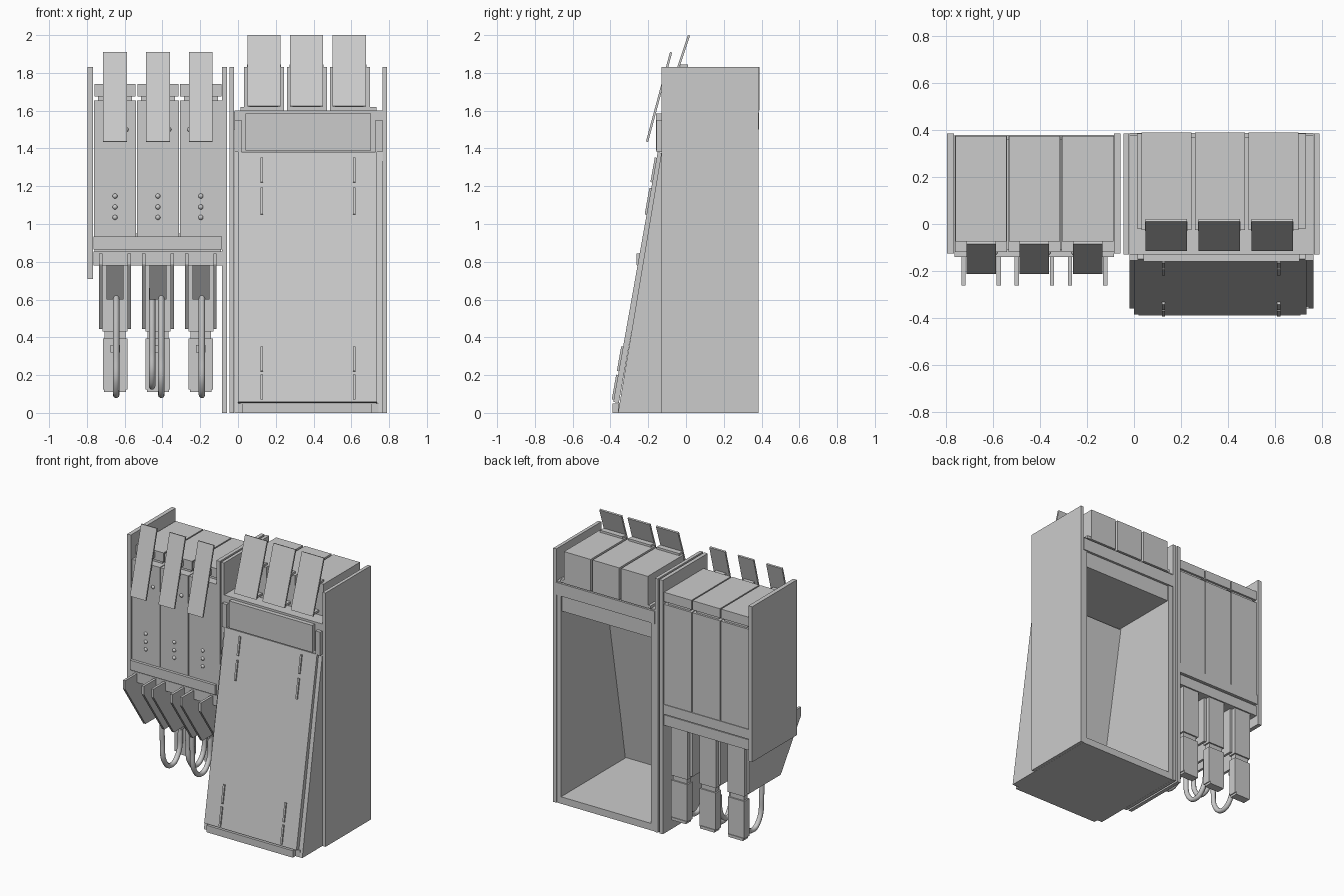
import bpy, bmesh
from mathutils import Vector

cube = bpy.data.objects.get("Cube")
if cube:
    bpy.data.objects.remove(cube, do_unlink=True)

grey = bpy.data.materials.new("light_grey")
grey.use_nodes = True
grey.diffuse_color = (0.6, 0.6, 0.6, 1)
grey.node_tree.nodes["Principled BSDF"].inputs["Base Color"].default_value = (0.6, 0.6, 0.6, 1)


def prism(name, profile, x0, x1):
    """Extrude a (y, z) outline from x0 to x1."""
    bm = bmesh.new()
    face = bm.faces.new([bm.verts.new((x0, y, z)) for y, z in profile])
    ext = bmesh.ops.extrude_face_region(bm, geom=[face])
    moved = [v for v in ext["geom"] if isinstance(v, bmesh.types.BMVert)]
    bmesh.ops.translate(bm, verts=moved, vec=(x1 - x0, 0, 0))
    bmesh.ops.recalc_face_normals(bm, faces=bm.faces)
    mesh = bpy.data.meshes.new(name)
    bm.to_mesh(mesh)
    bm.free()
    mesh.materials.append(grey)
    ob = bpy.data.objects.new(name, mesh)
    bpy.context.collection.objects.link(ob)
    return ob


def box(name, x0, x1, y0, y1, z0, z1):
    return prism(name, [(y0, z0), (y1, z0), (y1, z1), (y0, z1)], x0, x1)


def slab(name, x0, x1, low, high, thick):
    """Leaning plate; low and high lie on its front face."""
    a, b = Vector(low), Vector(high)
    d = (b - a).normalized()
    n = Vector((d.y, -d.x)) * thick
    return prism(name, [a, b, b + n, a + n], x0, x1)


def knob(name, x, y, z):
    bpy.ops.mesh.primitive_uv_sphere_add(segments=12, ring_count=8, radius=0.013, location=(x, y, z))
    ob = bpy.context.object
    ob.name = name
    ob.data.materials.append(grey)
    bpy.ops.object.shade_smooth()


def tube(name, x, y0, y1, low, high0, high1):
    """U-shaped hose in the y-z plane."""
    c = bpy.data.curves.new(name, "CURVE")
    c.dimensions = "3D"
    c.bevel_depth = 0.017
    c.bevel_resolution = 3
    c.use_fill_caps = True
    mid, r = (y0 + y1) / 2, (y1 - y0) / 2
    pts = [(y0, high0), (y0, low + 2 * r), (mid - r * 0.75, low + r * 0.5), (mid, low),
           (mid + r * 0.75, low + r * 0.5), (y1, low + 2 * r), (y1, high1)]
    s = c.splines.new("BEZIER")
    s.bezier_points.add(len(pts) - 1)
    for p, (y, z) in zip(s.bezier_points, pts):
        p.co = (x, y, z)
        p.handle_left_type = p.handle_right_type = "AUTO"
    c.materials.append(grey)
    ob = bpy.data.objects.new(name, c)
    bpy.context.collection.objects.link(ob)


# ---- Large cabinet: hollow, open at the back ----
MID = 0.3725
wall = [(0.38, 0), (0.38, 1.6), (-0.13, 1.6), (-0.13, 1.38), (-0.36, 0.0)]
for side, s in (("left", 1), ("right", -1)):
    box(side + "_side_panel", MID + s * 0.393, MID + s * 0.417, -0.13, 0.385, 0, 1.83)
    prism(side + "_inner_wall", wall, MID + s * 0.358, MID + s * 0.392)
    box(side + "_header_bracket", MID + s * 0.355, MID + s * 0.392, -0.155, -0.12, 1.38, 1.55)
    box(side + "_top_post", MID + s * 0.325, MID + s * 0.36, -0.02, 0.385, 1.6, 1.62)
box("cabinet_floor", 0, 0.745, -0.36, 0.38, 0, 0.05)
box("kick_plate", 0.02, 0.71, -0.39, -0.35, 0, 0.05)
box("cabinet_ceiling", 0, 0.745, -0.13, 0.37, 1.385, 1.6)
box("rear_crossbar", -0.02, 0.765, 0.36, 0.387, 1.5, 1.59)
box("header_box", 0.04, 0.705, -0.16, -0.12, 1.39, 1.585)

# Leaning door with raised hinge strips
foot, head = Vector((-0.385, 0.058)), Vector((-0.15, 1.38))
slab("door", 0.0, 0.735, foot, head, 0.03)
for x in (0.12, 0.61):
    for z0, z1 in ((0.07, 0.2), (0.22, 0.35), (1.05, 1.19), (1.22, 1.35)):
        a, b = [foot.lerp(head, (z - foot.y) / (head.y - foot.y)) for z in (z0, z1)]
        out = Vector((-0.01, 0.002))
        slab("hinge_strip", x, x + 0.013, a + out, b + out, 0.015)

# Three top bins with flaps
for i in range(3):
    c = 0.138 + 0.228 * i
    box("top_bin", c - 0.106, c + 0.106, -0.025, 0.39, 1.6, 1.83)
    f = 0.137 + 0.226 * i
    slab("top_flap", f - 0.088, f + 0.088, (-0.115, 1.625), (0.01, 2.0), 0.012)
    box("flap_foot", f - 0.075, f + 0.075, -0.1, -0.02, 1.62, 1.635)
    box("flap_hinge", f - 0.09, f + 0.09, -0.03, 0.01, 1.825, 1.845)

# ---- Small dispenser unit ----
box("outer_panel", -0.797, -0.767, -0.125, 0.385, 0.71, 1.83)
box("divider_panel", -0.085, -0.058, -0.125, 0.385, 0, 1.83)
box("upper_rail", -0.765, -0.085, -0.14, 0.38, 0.865, 0.935)
box("lower_rail", -0.765, -0.085, -0.125, 0.37, 0.78, 0.855)
box("rail_core", -0.76, -0.09, -0.11, 0.36, 0.84, 0.95)

for i in range(3):
    c = -0.651 + 0.227 * i
    box("bin_body", c - 0.111, c + 0.111, -0.12, 0.375, 0.935, 1.655)
    box("bin_neck", c - 0.09, c + 0.09, -0.06, 0.36, 1.65, 1.68)
    box("bin_lid", c - 0.109, c + 0.109, -0.075, 0.375, 1.675, 1.742)
    slab("bin_flap", c - 0.063, c + 0.063, (-0.212, 1.437), (-0.085, 1.91), 0.012)
    box("bin_flap_mount", c - 0.04, c + 0.04, -0.12, -0.07, 1.69, 1.73)
    for z in (1.035, 1.09, 1.148):
        knob("button", c, -0.12, z)
    knob("latch", c + (0.058 if i < 2 else -0.058), -0.12, 1.5)

    # Chute cheeks, floor and nozzle
    cheek = [(-0.262, 0.845), (-0.262, 0.785), (-0.03, 0.445), (0.33, 0.445), (0.33, 0.845)]
    for s in (-1, 1):
        prism("chute_cheek", cheek, c + s * 0.066, c + s * 0.084)
    slab("nozzle", c - 0.045, c + 0.045, (0.06, 0.6), (-0.12, 0.83), 0.06)

    # Rear drop column in two sections
    box("upper_column", c - 0.066, c + 0.066, 0.3, 0.36, 0.43, 0.79)
    box("column_joint", c - 0.055, c + 0.055, 0.31, 0.35, 0.38, 0.44)
    box("lower_column", c - 0.065, c + 0.065, 0.3, 0.36, 0.125, 0.395)
    box("column_foot", c - 0.058, c + 0.058, 0.305, 0.365, 0.11, 0.13)
    tube("hose", c + 0.006 + 0.012 * (i == 1), 0.06, 0.265, 0.095, 0.66, 0.33)
    box("hose_socket", c - 0.025, c + 0.025, 0.245, 0.305, 0.32, 0.36)
tube("spare_hose", -0.455, 0.08, 0.27, 0.14, 0.66, 0.34)
